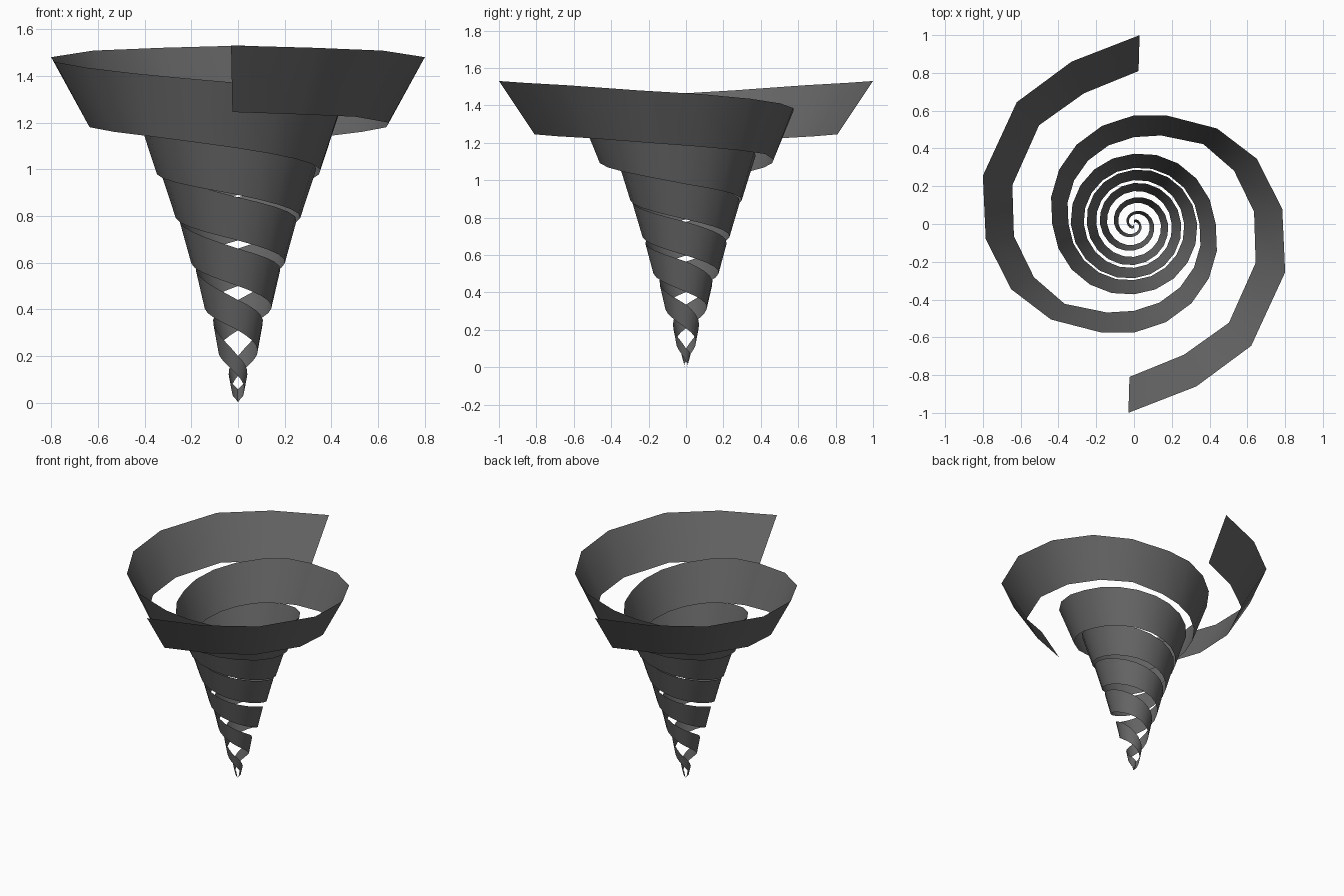
import bpy, bmesh, math

if "Cube" in bpy.data.objects:
    bpy.data.objects.remove(bpy.data.objects["Cube"])

# ribbon cross-sections: angle, upper radius, upper z, lower radius, lower z
KEYS = [
    (88.3, 1.00, 1.53, .81, 1.245), (111, .921, 1.52, .741, 1.235),
    (133.9, .895, 1.508, .725, 1.225), (162.3, .84, 1.48, .676, 1.20),
    (185.8, .789, 1.46, .639, 1.18), (208, .736, 1.435, .60, 1.16),
    (229, .67, 1.41, .56, 1.14), (253, .60, 1.385, .49, 1.11),
    (270, .575, 1.37, .46, 1.09), (360, .433, 1.24, .347, .978),
    (450, .372, 1.13, .297, .89), (540, .335, 1.00, .266, .79),
    (630, .287, .88, .232, .695), (720, .25, .777, .20, .597),
    (810, .217, .66, .174, .50), (900, .18, .565, .142, .402),
    (990, .14, .44, .11, .31), (1080, .105, .335, .082, .208),
    (1170, .066, .20, .05, .115), (1260, .036, .10, .022, .03),
    (1350, .022, .058, .005, 0.0),
]


def sections():
    """Subdivide the long quarter turns into short straight facets."""
    rows = [KEYS[0]]
    for a, b in zip(KEYS, KEYS[1:]):
        n = 5 if b[0] - a[0] > 40 else 1
        for i in range(1, n + 1):
            rows.append(tuple(p + (q - p) * i / n for p, q in zip(a, b)))
    return rows


grey = bpy.data.materials.new("dark grey")
grey.diffuse_color = (0.13, 0.13, 0.13, 1)
grey.use_nodes = True
grey.node_tree.nodes["Principled BSDF"].inputs["Base Color"].default_value = grey.diffuse_color


def ribbon(name, turn):
    bm = bmesh.new()
    prev = None
    for ang, ro, zo, ri, zi in sections():
        t = math.radians(ang + turn)
        c, s = math.cos(t), math.sin(t)
        pair = (bm.verts.new((ro * c, ro * s, zo)), bm.verts.new((ri * c, ri * s, zi)))
        if prev:
            bm.faces.new((prev[0], prev[1], pair[1], pair[0]))
        prev = pair
    me = bpy.data.meshes.new(name)
    bm.to_mesh(me)
    bm.free()
    me.materials.append(grey)
    ob = bpy.data.objects.new(name, me)
    bpy.context.collection.objects.link(ob)
    bpy.ops.object.select_all(action='DESELECT')
    ob.select_set(True)
    bpy.context.view_layer.objects.active = ob
    bpy.ops.object.shade_smooth_by_angle(angle=math.radians(35))


# two identical spiral ribbons, half a turn apart
ribbon("spiral_ribbon_a", 0)
ribbon("spiral_ribbon_b", 180)
